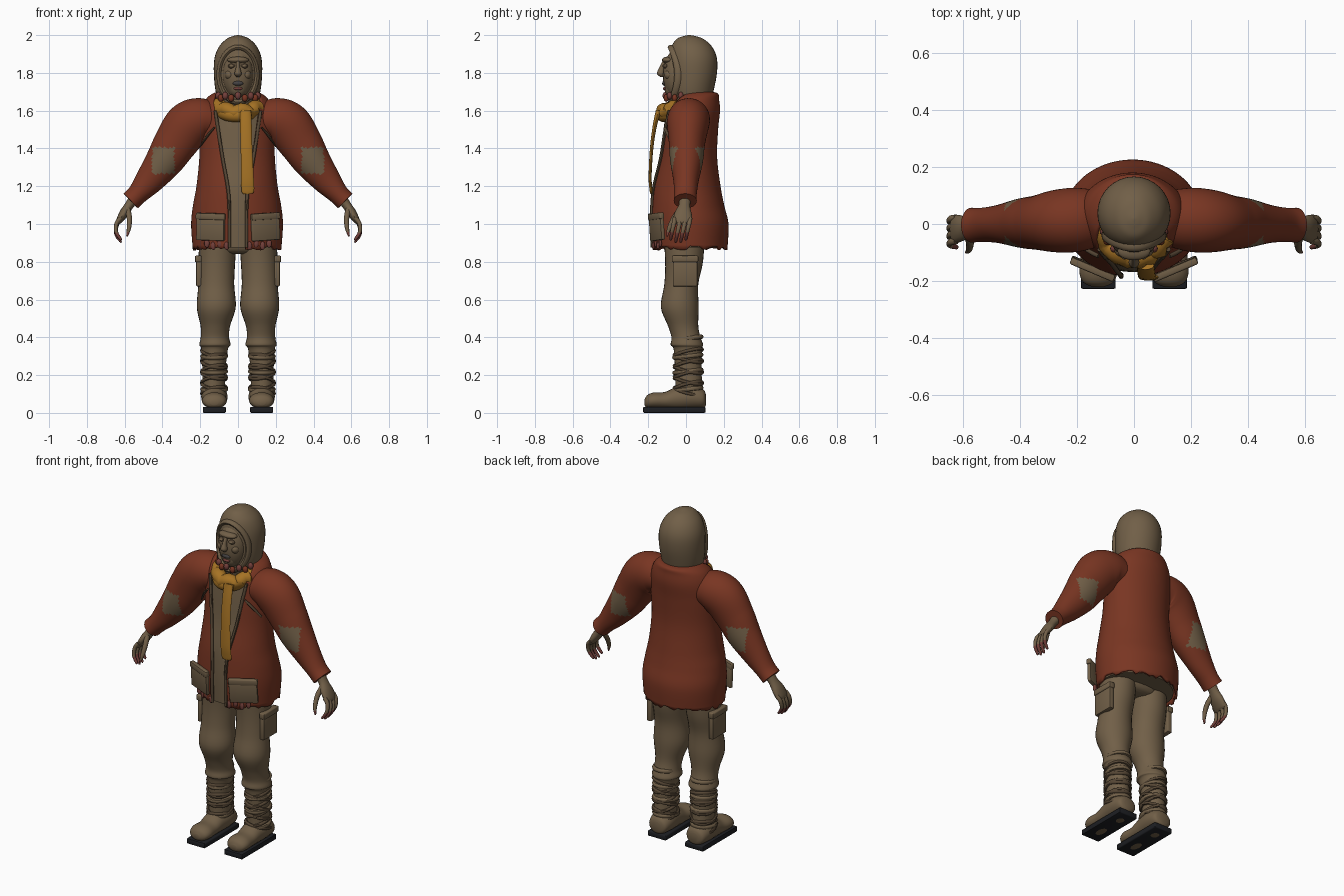
import bpy, bmesh, math, random
from mathutils import Vector, Matrix

random.seed(4)
cube = bpy.data.objects.get("Cube")
if cube:
    bpy.data.objects.remove(cube, do_unlink=True)


def material(name, r, g, b):
    m = bpy.data.materials.new(name)
    m.use_nodes = True
    m.diffuse_color = (r, g, b, 1)
    m.node_tree.nodes["Principled BSDF"].inputs["Base Color"].default_value = (r, g, b, 1)
    return m


RUST = material("rust cloth", .19, .036, .016)
KHAKI = material("khaki cloth", .165, .115, .064)
DARK = material("dark khaki", .09, .06, .034)
YELLOW = material("mustard wool", .38, .17, .018)
SOLE = material("black rubber", .012, .013, .016)
PINK = material("raw pink", .17, .05, .042)
GREY = material("grey lips", .06, .055, .055)
X, Y, Z = Vector((1, 0, 0)), Vector((0, 1, 0)), Vector((0, 0, 1))


def spline(pts, n):
    """Smooth interpolation through tuples of any length."""
    out = []
    for i in range(len(pts) - 1):
        a, b, c, d = pts[max(i - 1, 0)], pts[i], pts[i + 1], pts[min(i + 2, len(pts) - 1)]
        for k in range(n):
            t = k / n
            out.append([q + .5 * t * (r - p + t * (2 * p - 5 * q + 4 * r - s + t * (3 * (q - r) + s - p)))
                        for p, q, r, s in zip(a, b, c, d)])
    return out + [list(pts[-1])]


def finish(name, bm, mats, mirror=False):
    bmesh.ops.recalc_face_normals(bm, faces=bm.faces)
    me = bpy.data.meshes.new(name)
    bm.to_mesh(me)
    bm.free()
    for m in mats:
        me.materials.append(m)
    for p in me.polygons:
        p.use_smooth = True
    me.set_sharp_from_angle(angle=math.radians(45))
    ob = bpy.data.objects.new(name, me)
    bpy.context.collection.objects.link(ob)
    if mirror:
        ob.modifiers.new("mirror", 'MIRROR').use_mirror_merge = False
    return ob


def bridge(bm, rings, around=True, along=False):
    for i in range(len(rings) if along else len(rings) - 1):
        a, b = rings[i], rings[(i + 1) % len(rings)]
        for j in range(len(a) if around else len(a) - 1):
            k = (j + 1) % len(a)
            bm.faces.new((a[j], a[k], b[k], b[j]))


def tube(name, pts, mats, ref=Y, axis=None, n=5, seg=24, closed=False, mirror=False, rule=None, bm=None):
    """Elliptical loft through (x, y, z, radius_u, radius_v); v lies along ref."""
    own = bm is None
    bm = bm or bmesh.new()
    p = pts if closed else spline(pts, n)
    rings = []
    for i, q in enumerate(p):
        lo = p[i - 1] if closed or i else p[0]
        hi = p[(i + 1) % len(p)] if closed else p[min(i + 1, len(p) - 1)]
        t = axis or (Vector(hi[:3]) - Vector(lo[:3])).normalized()
        u = ref.cross(t).normalized()
        v = t.cross(u)
        angles = [2 * math.pi * j / seg for j in range(seg)]
        rings.append([bm.verts.new(Vector(q[:3]) + u * q[3] * math.cos(a) + v * q[4] * math.sin(a))
                      for a in angles])
    bridge(bm, rings, along=closed)
    if not closed:
        bm.faces.new(rings[0])
        bm.faces.new(rings[-1])
    if rule:
        for f in bm.faces:
            f.material_index = rule(f.calc_center_median())
    return finish(name, bm, mats, mirror) if own else None


def box(name, loc, size, mat, rot=(0, 0, 0), bevel=.006, mirror=False):
    bm = bmesh.new()
    turn = Matrix.Rotation(rot[2], 4, 'Z') @ Matrix.Rotation(rot[1], 4, 'Y') @ Matrix.Rotation(rot[0], 4, 'X')
    bmesh.ops.create_cube(bm, size=1, matrix=Matrix.Translation(loc) @ turn @ Matrix.Diagonal((*size, 1)))
    bmesh.ops.bevel(bm, geom=bm.edges[:], offset=bevel, segments=2, affect='EDGES', profile=.5)
    return finish(name, bm, [mat], mirror)


def blob(name, loc, size, mat, mirror=False):
    bm = bmesh.new()
    bmesh.ops.create_uvsphere(bm, u_segments=20, v_segments=14, radius=1,
                              matrix=Matrix.Translation(loc) @ Matrix.Diagonal((*size, 1)))
    return finish(name, bm, [mat], mirror)


def loop(cx, cy, cz, a, b, r, tilt=0, wobble=0, r2=None, n=36):
    """Horizontal closed path whose front drops by tilt."""
    out = []
    for i in range(n):
        t = 2 * math.pi * i / n
        out.append((cx + a * math.cos(t), cy + b * math.sin(t),
                    cz + tilt * math.sin(t) + wobble * math.cos(t), r, r2 or r))
    return out


# Jacket: open-fronted shell; z, centre y, half width, half depth, half gap
coat = [(.875, .02, .235, .2, .045), (1, .02, .243, .205, .045), (1.1, .01, .233, .192, .046),
        (1.2, .005, .215, .178, .055), (1.35, .01, .2, .155, .082), (1.5, .02, .2, .15, .105),
        (1.6, .03, .19, .15, .12), (1.66, .045, .165, .13, .125), (1.69, .06, .13, .11, .11),
        (1.7, .06, .1, .08, .09)]
bm = bmesh.new()
rings = []
for i, (z, cy, rx, ry, gap) in enumerate(spline(coat, 6)):
    g = math.asin(min(gap / rx, .95))
    ring = []
    for j in range(65):
        a = g + (2 * math.pi - 2 * g) * j / 64
        rag = random.uniform(-.016, .01) if i == 0 else 0
        ring.append(bm.verts.new((rx * math.sin(a) - .005, cy - ry * math.cos(a), z + rag)))
    rings.append(ring)
bridge(bm, rings, around=False)
jacket = finish("jacket", bm, [RUST])
shell = jacket.modifiers.new("thickness", 'SOLIDIFY')
shell.thickness, shell.offset = .014, -1

# Shirt inside the jacket
tube("shirt", [(0, cy, z, rx * .92, ry * .92) for z, cy, rx, ry, g in coat[:7]], [KHAKI], axis=Z, seg=40)

# Sleeves with elbow patches
tube("sleeves", [(.13, .02, 1.55, .09, .1), (.2, .015, 1.553, .115, .112), (.265, .01, 1.52, .125, .11),
                 (.33, .005, 1.43, .115, .096), (.39, .003, 1.335, .1, .087), (.47, 0, 1.23, .076, .067),
                 (.53, -.003, 1.16, .056, .06), (.568, -.004, 1.122, .054, .061)],
     [RUST, KHAKI], n=9, seg=48, mirror=True,
     rule=lambda c: int(abs(c.x - .395) < .058 and abs(c.z - 1.335) < .07 and abs(c.y) > .042))

# Hands
bm = bmesh.new()
tube("", [(.54, -.005, 1.15, .03, .035), (.575, -.008, 1.1, .024, .03), (.605, -.015, 1.055, .024, .046),
          (.63, -.018, 1.015, .016, .048), (.635, -.018, 1.0, .008, .035)], [], seg=16, bm=bm)
for k in range(4):
    y = .022 - k * .027
    d = .012 * abs(k - 1.5)
    tube("", [(.622, y, 1.03, .012, .012), (.643, y - .005, .985 + d, .011, .012),
              (.645, y - .015, .94 + d, .01, .01), (.622, y - .022, .903 + d, .007, .008),
              (.616, y - .023, .897 + d, .002, .002)], [], seg=10, bm=bm)
tube("", [(.585, -.03, 1.08, .015, .015), (.575, -.065, 1.03, .014, .014), (.578, -.09, .975, .011, .011),
          (.588, -.1, .935, .004, .004)], [], seg=10, bm=bm)
for f in bm.faces:
    f.material_index = int(f.calc_center_median().z < .955)
finish("hands", bm, [KHAKI, PINK], True)

# Trousers
tube("trouser_hips", [(0, 0, .84, .1, .06), (0, -.005, .87, .19, .1), (0, 0, 1, .2, .12)], [KHAKI], axis=Z)
tube("trouser_legs", [(.105, -.01, .95, .1, .11), (.112, -.01, .8, .097, .1), (.115, -.025, .68, .095, .09),
                      (.115, -.033, .56, .103, .1), (.12, -.015, .46, .078, .08), (.122, 0, .4, .075, .077),
                      (.122, .005, .36, .083, .086), (.124, .01, .335, .07, .075), (.128, .013, .2, .06, .07),
                      (.128, .02, .07, .062, .075)], [KHAKI], axis=Z, seg=28, mirror=True)
box("thigh_pouches", (.207, -.005, .745), (.03, .13, .15), KHAKI, mirror=True)
box("thigh_pouch_flaps", (.21, -.005, .815), (.036, .14, .035), KHAKI, mirror=True)

# Boots, lacing and soles
tube("boots", [(.125, .105, .07, .03, .03), (.125, .09, .075, .058, .05), (.125, .03, .085, .07, .065),
               (.125, -.05, .078, .064, .06), (.125, -.11, .066, .062, .045), (.125, -.17, .065, .066, .043),
               (.125, -.205, .06, .052, .034), (.125, -.22, .055, .02, .015)],
     [KHAKI], ref=Z, axis=Y, mirror=True)
bm = bmesh.new()
for k in range(8):
    sign = 1 if k % 2 else -1
    tube("", loop(.127, .012, .115 + k * .029, .065, .074, .009, sign * .018, sign * .012),
         [], ref=Z, closed=True, seg=8, bm=bm)
finish("boot_lacing", bm, [DARK], True)
for z in (.125, .22, .3, .395):
    tube("leg_wrap_fold", loop(.126, .01, z, .062, .071, .012, .008), [KHAKI], ref=Z,
         closed=True, seg=8, mirror=True)
box("soles", (.125, -.062, .016), (.122, .33, .032), SOLE, mirror=True)
for y, length in ((-.13, .055), (.03, .035)):
    blob("sole_inset", (.125, y, .002), (.03, length, .003), KHAKI, True)

# Jacket pockets and tears
for s, tip in ((1, -.06), (-1, .03)):
    box("jacket_pocket", (s * .145, -.155, .985), (.16, .022, .145), KHAKI, (.05, tip, s * .4))
    box("pocket_flap", (s * .145, -.159, 1.04), (.165, .026, .035), KHAKI, (.05, tip, s * .4))
tube("jacket_slits", [(.125, -.112, 1.51, .004, .008), (.16, -.094, 1.47, .007, .008),
                      (.2, -.06, 1.41, .003, .008)], [DARK], seg=8, mirror=True)
for s in (-1, 1):
    for k in range(4):
        blob("torn_hem", (s * (.06 + .035 * k), -.172 + .012 * k, .885 + .012 * (k % 2)), (.014, .008, .022), PINK)
tube("lapel_edges", [(g, cy - ry * math.sqrt(1 - (g / rx) ** 2) - .002, z, .009, .009)
                     for z, cy, rx, ry, g in coat[:7]], [DARK], seg=8, mirror=True)

# Scarf: two lumpy coils and a hanging tail
tube("scarf_coil", [(x, y, z + .008 * math.sin(5 * i), r + .006 * math.sin(3 * i), q)
                    for i, (x, y, z, r, q) in enumerate(loop(0, -.02, 1.625, .1, .095, .04, .03, 0, .038))],
     [YELLOW], ref=Z, closed=True, seg=14)
tube("scarf_drape", loop(-.005, -.035, 1.605, .085, .085, .034, .03, 0, .036),
     [YELLOW], ref=Z, closed=True, seg=14)
tube("scarf_tail", [(.04, -.145, 1.6, .03, .015), (.042, -.165, 1.52, .031, .011), (.045, -.182, 1.4, .031, .009),
                    (.05, -.19, 1.25, .033, .008), (.052, -.185, 1.18, .034, .008),
                    (.053, -.183, 1.16, .026, .006)], [YELLOW], seg=16)

# Hood
tube("hood", [(0, .03, 1.6, .09, .09), (0, .03, 1.7, .118, .115), (0, .037, 1.8, .128, .127),
              (0, .037, 1.88, .124, .126), (0, .03, 1.94, .1, .107), (0, .022, 1.98, .06, .07),
              (0, .018, 1.995, .025, .03), (0, .018, 2, .004, .004)], [KHAKI], axis=Z, seg=32)
rim = []
for i in range(40):
    a = 2 * math.pi * i / 40
    rim.append((.1 * math.sin(a), -.075 + .035 * math.sin(a) ** 2, 1.79 + .145 * math.cos(a), .014, .022))
tube("hood_rim", rim, [KHAKI], closed=True, seg=12)

# Face
blob("face", (0, -.045, 1.79), (.083, .078, .135), KHAKI)
blob("jaw", (0, -.06, 1.72), (.052, .055, .055), KHAKI)
blob("brow", (0, -.095, 1.868), (.058, .032, .018), KHAKI)
blob("cheeks", (.045, -.088, 1.79), (.024, .027, .026), KHAKI, True)
blob("eye_sockets", (.033, -.108, 1.836), (.02, .012, .013), DARK, True)
blob("eyes", (.033, -.114, 1.836), (.012, .01, .008), KHAKI, True)
tube("nose", [(0, -.112, 1.865, .009, .012), (0, -.128, 1.825, .012, .016), (0, -.134, 1.795, .019, .02),
              (0, -.125, 1.778, .008, .01)], [KHAKI], axis=Z, seg=14)
blob("upper_lip", (0, -.114, 1.745), (.028, .012, .013), GREY)
blob("lower_lip", (0, -.11, 1.717), (.024, .012, .009), PINK)

# Ragged collar under the chin
for k in range(11):
    a = math.radians(-100 + 20 * k)
    blob("collar_rag", (.105 * math.sin(a), -.01 - .1 * math.cos(a), 1.667 + .012 * (k % 2)),
         (.016, .014, .02), PINK if k % 2 else RUST)
